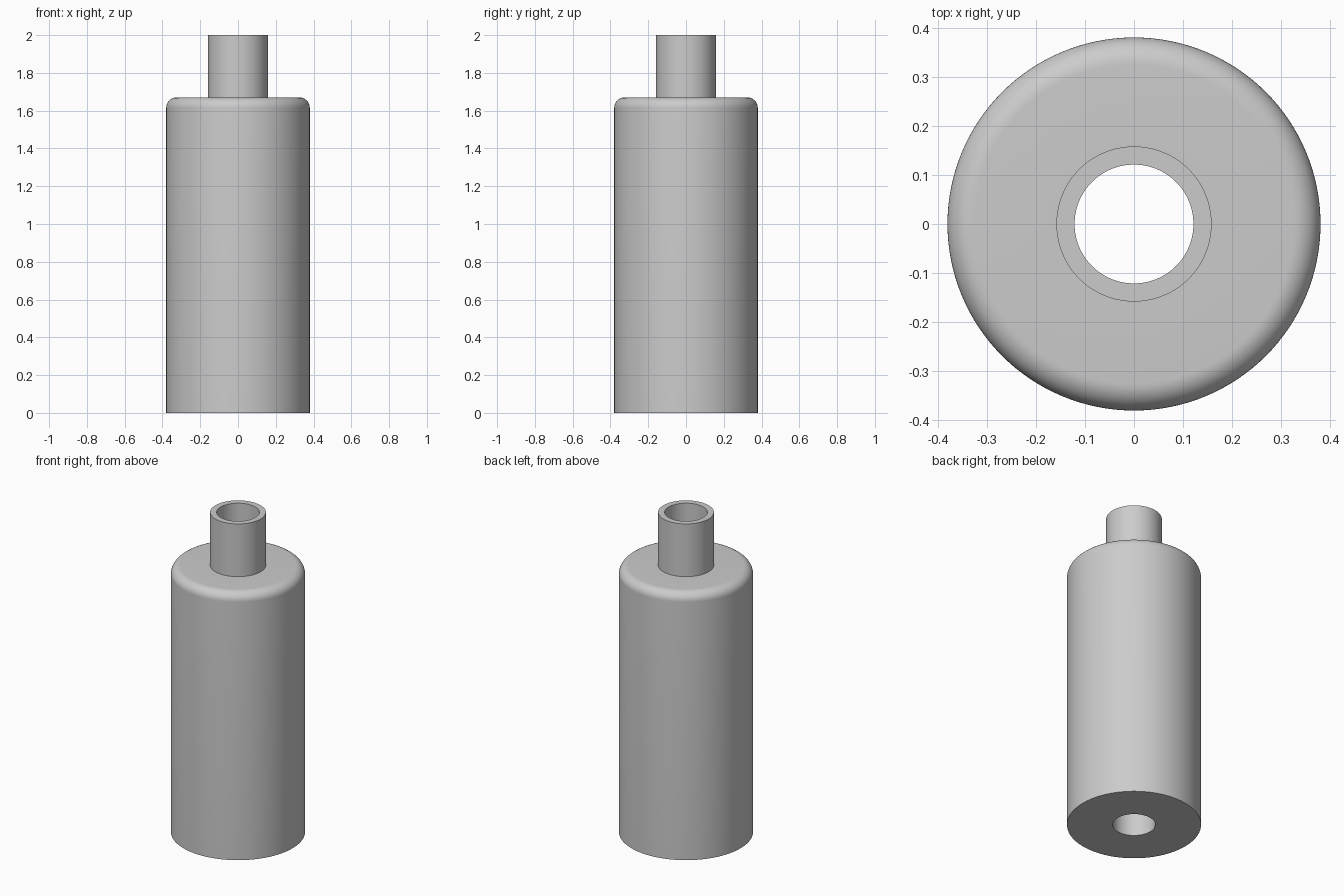
import bpy, bmesh, math

cube = bpy.data.objects.get("Cube")
if cube:
    bpy.data.objects.remove(cube)

SEGMENTS = 128
BODY_R, NECK_R, BORE_R = 0.38, 0.158, 0.121
SHOULDER_Z, TOP_Z, FILLET = 1.67, 2.0, 0.055

grey = bpy.data.materials.new("light_grey")
grey.use_nodes = True
colour = (0.6, 0.6, 0.6, 1)
grey.diffuse_color = colour
grey.node_tree.nodes["Principled BSDF"].inputs["Base Color"].default_value = colour


def lathe(name, profile):
    """Turn a closed (radius, height) profile around the z axis."""
    bm = bmesh.new()
    rings = []
    for r, z in profile:
        rings.append([bm.verts.new((r * math.cos(a), r * math.sin(a), z))
                      for a in (math.tau * i / SEGMENTS for i in range(SEGMENTS))])
    for low, high in zip(rings, rings[1:] + rings[:1]):
        for i in range(SEGMENTS):
            j = (i + 1) % SEGMENTS
            bm.faces.new((low[i], low[j], high[j], high[i]))
    bmesh.ops.recalc_face_normals(bm, faces=bm.faces)
    mesh = bpy.data.meshes.new(name)
    bm.to_mesh(mesh)
    bm.free()
    mesh.materials.append(grey)
    obj = bpy.data.objects.new(name, mesh)
    bpy.context.collection.objects.link(obj)
    bpy.ops.object.select_all(action="DESELECT")
    obj.select_set(True)
    bpy.context.view_layer.objects.active = obj
    bpy.ops.object.shade_smooth_by_angle(angle=math.radians(35))
    return obj


# Rounded shoulder arc, from the side wall to the flat top
shoulder = [(BODY_R - FILLET + FILLET * math.cos(a), SHOULDER_Z - FILLET + FILLET * math.sin(a))
            for a in (math.pi / 2 * i / 12 for i in range(13))]

# Hollow body and neck with one straight bore through both
lathe("bored_cylinder_with_neck",
      [(BORE_R, 0), (BODY_R, 0)] + shoulder
      + [(NECK_R, SHOULDER_Z), (NECK_R, TOP_Z), (BORE_R, TOP_Z)])
